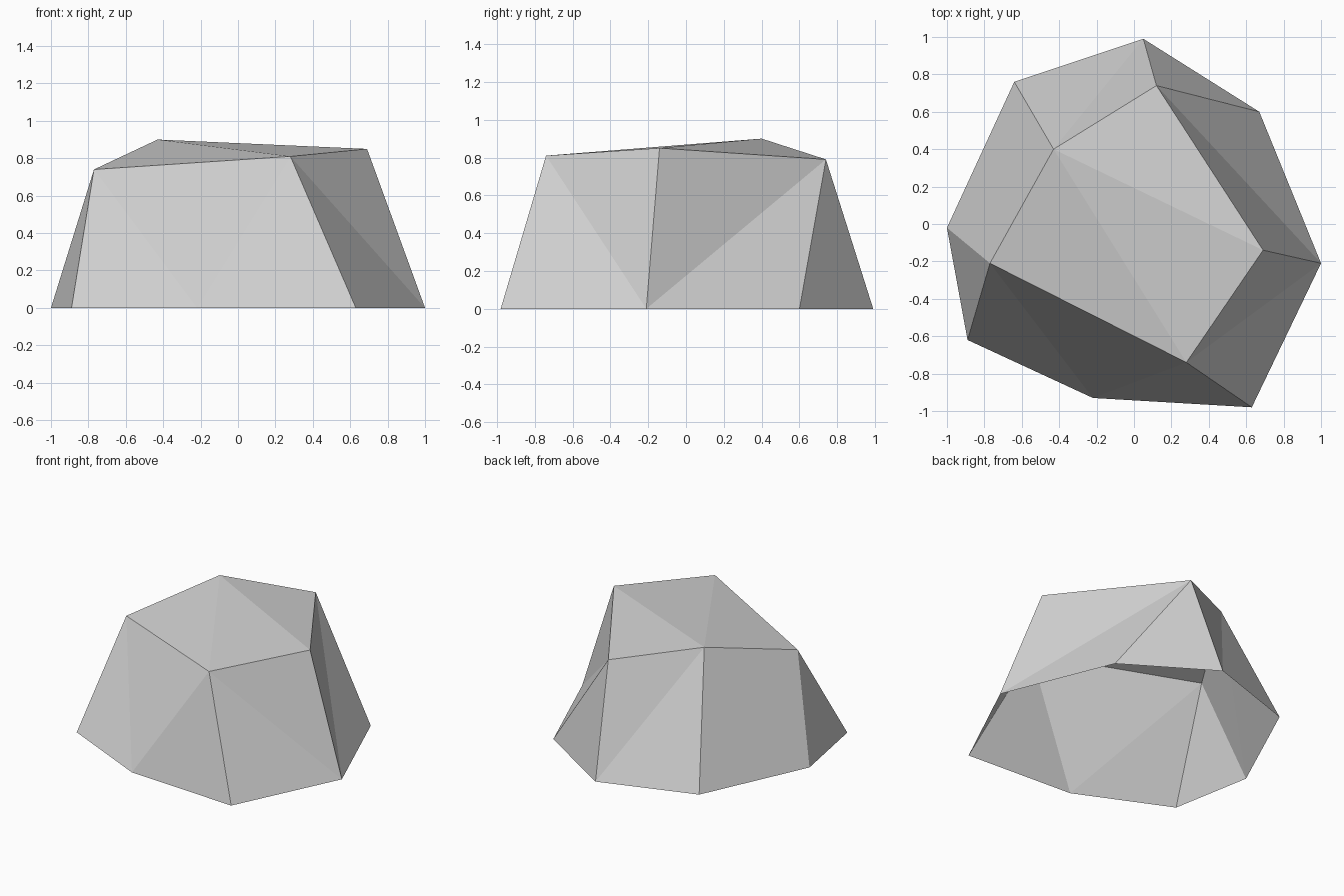
import bpy
import bmesh

cube = bpy.data.objects.get("Cube")
if cube:
    bpy.data.objects.remove(cube, do_unlink=True)

# Stone colour
stone = bpy.data.materials.new("light_grey_stone")
stone.use_nodes = True
grey = (0.64, 0.64, 0.64, 1)
stone.diffuse_color = grey
shader = next(n for n in stone.node_tree.nodes if n.type == "BSDF_PRINCIPLED")
shader.inputs["Base Color"].default_value = grey
shader.inputs["Roughness"].default_value = 0.9

# Ground outline, counter-clockwise from the -x side
ground_ring = dict(
    a=(-1, -.02), b=(-.89, -.62), c=(-.22, -.93), d=(.63, -.98),
    e=(1, -.21), f=(.67, .6), g=(.05, .99), h=(-.64, .76))

# Corners of the tilted crown
crown_ring = dict(
    A=(-.43, .4, .9), B=(.12, .74, .79), C=(.69, -.14, .85),
    D=(.28, -.74, .81), E=(-.77, -.21, .74))

# Facets named by their corners; the underside stays open
front_facets = "abE bcE cDE cdD"
left_facets = "deD eCD eBC efB"
back_facets = "fgB gAB ghA haA aEA"
crown_facets = "ACB ADC AED"

bm = bmesh.new()
corners = {k: bm.verts.new((x, y, 0)) for k, (x, y) in ground_ring.items()}
corners.update({k: bm.verts.new(p) for k, p in crown_ring.items()})
for group in (front_facets, left_facets, back_facets, crown_facets):
    for facet in group.split():
        bm.faces.new([corners[k] for k in facet])

# Faceted rock
mesh = bpy.data.meshes.new("rock")
bm.to_mesh(mesh)
bm.free()
mesh.materials.append(stone)
rock = bpy.data.objects.new("rock", mesh)
bpy.context.collection.objects.link(rock)
